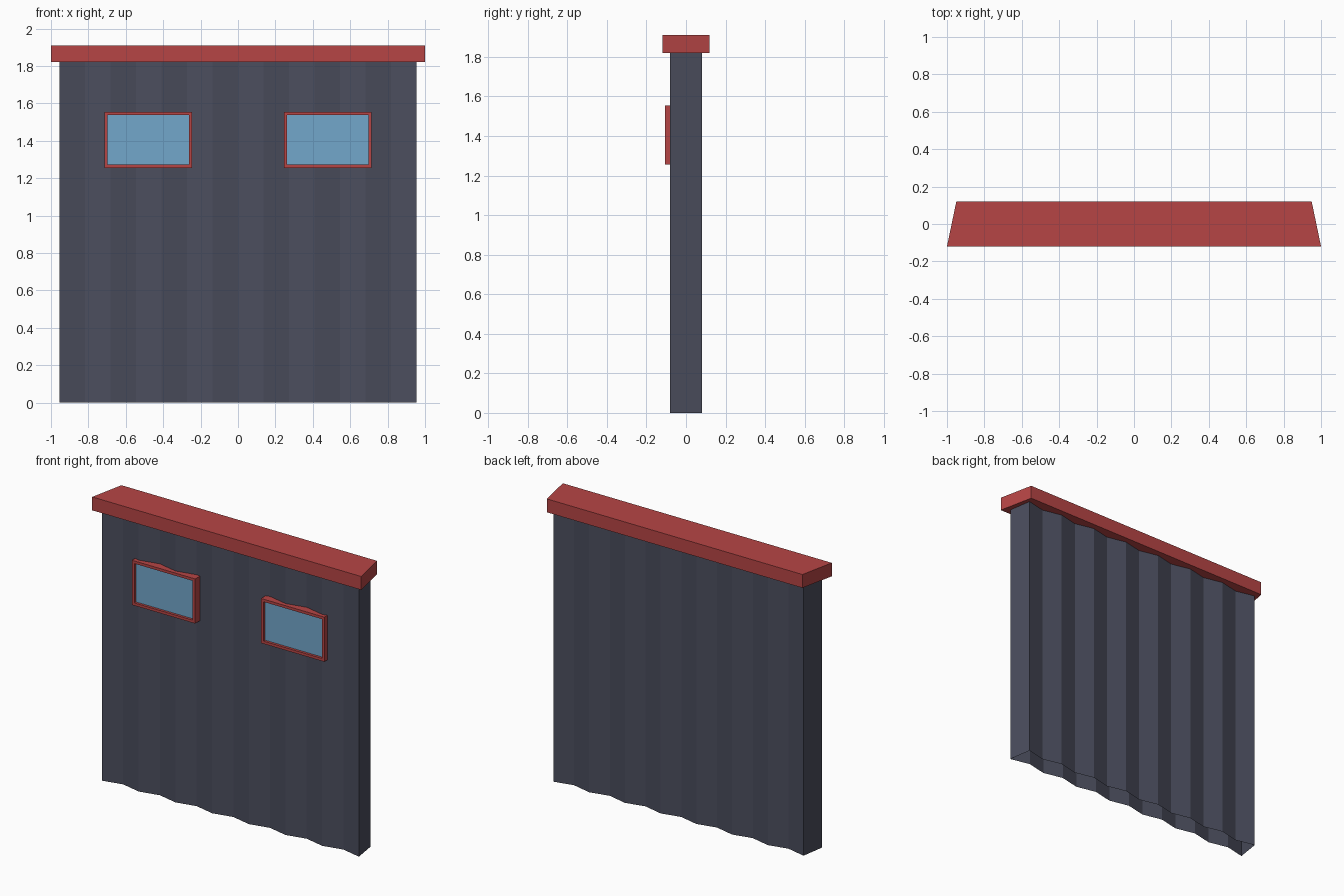
import bpy, bmesh

if "Cube" in bpy.data.objects:
    bpy.data.objects.remove(bpy.data.objects["Cube"])

def material(name, color):
    m = bpy.data.materials.new(name)
    m.diffuse_color = (*color, 1)
    m.use_nodes = True
    m.node_tree.nodes["Principled BSDF"].inputs["Base Color"].default_value = m.diffuse_color
    return m

SLATE = material("slate", (0.07, 0.075, 0.11))
RED = material("red", (0.47, 0.06, 0.06))
BLUE = material("blue", (0.17, 0.39, 0.60))

def prism(name, outline, z0, z1, mat, caps=True):
    """Extrude a plan outline upwards; without caps it stays an open shell."""
    bm = bmesh.new()
    low = [bm.verts.new((x, y, z0)) for x, y in outline]
    high = [bm.verts.new((x, y, z1)) for x, y in outline]
    n = len(outline)
    for i in range(n):
        j = (i + 1) % n
        bm.faces.new((low[i], low[j], high[j], high[i]))
    if caps:
        bm.faces.new(low[::-1])
        bm.faces.new(high)
    return finish(name, bm, mat)

def finish(name, bm, mat):
    me = bpy.data.meshes.new(name)
    bm.to_mesh(me)
    bm.free()
    me.materials.append(mat)
    ob = bpy.data.objects.new(name, me)
    bpy.context.collection.objects.link(ob)
    return ob

# corrugated wall shell, open underneath, with mitred ends
SEGMENTS = 14
OUT, IN = 0.08, 0.05

def ridge(half):
    return [(-half + 2 * half * i / SEGMENTS, IN if i % 2 else OUT)
            for i in range(SEGMENTS + 1)]

front = [(x, -y) for x, y in ridge(0.955)]
back = ridge(0.93)[::-1]
prism("corrugated_wall", front + back, 0, 1.82, SLATE, caps=False)

# mitred top rail
prism("top_rail", [(-1, -0.12), (1, -0.12), (0.95, 0.12), (-0.95, 0.12)], 1.82, 1.91, RED)

def window_frame(name, cx, cz, w, h, t, y0, y1):
    """Rectangular ring frame facing the front."""
    bm = bmesh.new()
    rings = []
    for y in (y0, y1):
        for inset in (0, t):
            a, b = w / 2 - inset, h / 2 - inset
            rings.append([bm.verts.new((cx + sx * a, y, cz + sz * b))
                          for sx, sz in ((-1, -1), (1, -1), (1, 1), (-1, 1))])
    fo, fi, bo, bi = rings
    for p, q in ((fo, fi), (fi, bi), (bi, bo), (bo, fo)):
        for i in range(4):
            j = (i + 1) % 4
            bm.faces.new((p[i], p[j], q[j], q[i]))
    bmesh.ops.recalc_face_normals(bm, faces=bm.faces)
    return finish(name, bm, RED)

# pair of windows
for side, cx in (("left", -0.48), ("right", 0.48)):
    window_frame(side + "_window_frame", cx, 1.405, 0.47, 0.30, 0.018, -0.105, -0.05)
    prism(side + "_window_pane",
          [(cx - 0.22, -0.088), (cx + 0.22, -0.088), (cx + 0.22, -0.082), (cx - 0.22, -0.082)],
          1.27, 1.54, BLUE)
